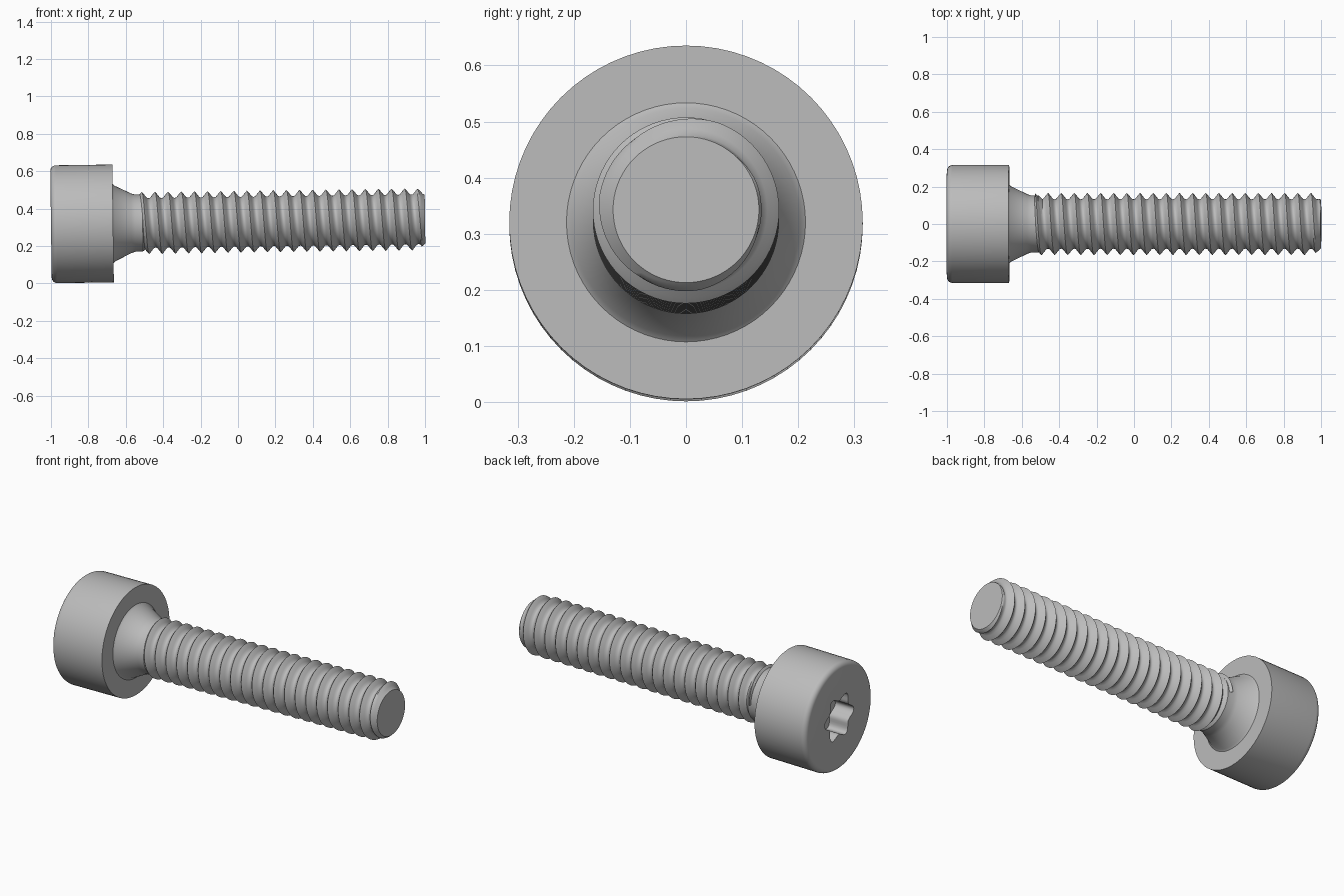
import bpy, bmesh, math
from mathutils import Matrix

cube = bpy.data.objects.get("Cube")
if cube:
    bpy.data.objects.remove(cube, do_unlink=True)

SEG = 72
PITCH, CREST, ROOT, TIP = 0.0703, 0.166, 0.132, 0.13
SLOPE = 0.0135
# The screw lies along x with its tip slightly raised
POSE = Matrix.Translation((0, 0, 0.3295)) @ Matrix.Rotation(-math.atan(SLOPE), 4, 'Y')

steel = bpy.data.materials.new("grey steel")
steel.use_nodes = True
GREY = (0.5, 0.5, 0.5, 1)
steel.diffuse_color = GREY
steel.node_tree.nodes["Principled BSDF"].inputs["Base Color"].default_value = GREY


def finish(bm, name, angle):
    bmesh.ops.remove_doubles(bm, verts=bm.verts, dist=0.00005)
    bmesh.ops.recalc_face_normals(bm, faces=bm.faces)
    bm.transform(POSE)
    mesh = bpy.data.meshes.new(name)
    bm.to_mesh(mesh)
    bm.free()
    mesh.materials.append(steel)
    ob = bpy.data.objects.new(name, mesh)
    bpy.context.collection.objects.link(ob)
    bpy.ops.object.select_all(action='DESELECT')
    ob.select_set(True)
    bpy.context.view_layer.objects.active = ob
    bpy.ops.object.shade_smooth_by_angle(angle=math.radians(angle))


def point(bm, x, r, a):
    return bm.verts.new((x, r * math.cos(a), r * math.sin(a)))


def lathe(name, profile, angle=35):
    """Spin (x, radius) pairs about x; a radius may be a function of the angle."""
    bm = bmesh.new()
    rings = []
    for x, r in profile:
        angles = [math.tau * i / SEG for i in range(SEG)]
        rings.append([point(bm, x, r(a) if callable(r) else r, a) for a in angles])
    for p, q in zip(rings, rings[1:]):
        for i in range(SEG):
            k = (i + 1) % SEG
            bm.faces.new((p[i], p[k], q[k], q[i]))
    for ring in (rings[0], rings[-1]):
        bm.faces.new(ring)
    finish(bm, name, angle)


def lobed(a):
    """Six-lobed socket outline."""
    return 0.1 + 0.037 * ((1 + math.cos(6 * a)) / 2) ** 1.2


# Head with rounded outer rim, lobed socket and tapered neck
rim = [(-0.97 - 0.03 * math.sin(t), 0.285 + 0.03 * math.cos(t))
       for t in [math.pi / 2 * k / 6 for k in range(6, -1, -1)]]
lathe("head_and_neck",
      [(-0.86, 0.03), (-0.88, 0.095), (-0.88, lobed), (-1, lobed)] + rim +
      [(-0.668, 0.315), (-0.668, 0.213), (-0.66, 0.203), (-0.57, 0.159),
       (-0.55, 0.153), (-0.51, 0.152), (-0.485, 0.13), (-0.485, 0.05)])

# Threaded shank: a helical sheet with rounded roots and flat crests
STEPS = 8
START = -0.53
HEIGHT = [0, 0.08, 0.38, 0.72, 1, 0.72, 0.38, 0.08]
PHASE = 0.5
bm = bmesh.new()
turns = math.ceil((1 - START) / PITCH) + 2
grid = []
for i in range(SEG + 1):
    a = math.tau * i / SEG
    column = []
    for j in range(turns * STEPS):
        x = START + PITCH * (j / STEPS + i / SEG - 1 + PHASE)
        x = min(max(x, START), 1)
        r = ROOT + (CREST - ROOT) * HEIGHT[j % STEPS]
        column.append(point(bm, x, min(r, TIP + (1 - x) * 0.9), a))
    grid.append(column)
for p, q in zip(grid, grid[1:]):
    for j in range(len(p) - 1):
        bm.faces.new((p[j], q[j], q[j + 1], p[j + 1]))
bmesh.ops.remove_doubles(bm, verts=bm.verts, dist=0.00005)
# Flat end at the tip
tip_edges = [e for e in bm.edges if e.is_boundary and all(v.co.x > 0.999 for v in e.verts)]
bmesh.ops.holes_fill(bm, edges=tip_edges, sides=0)
finish(bm, "threaded_shank", 40)
